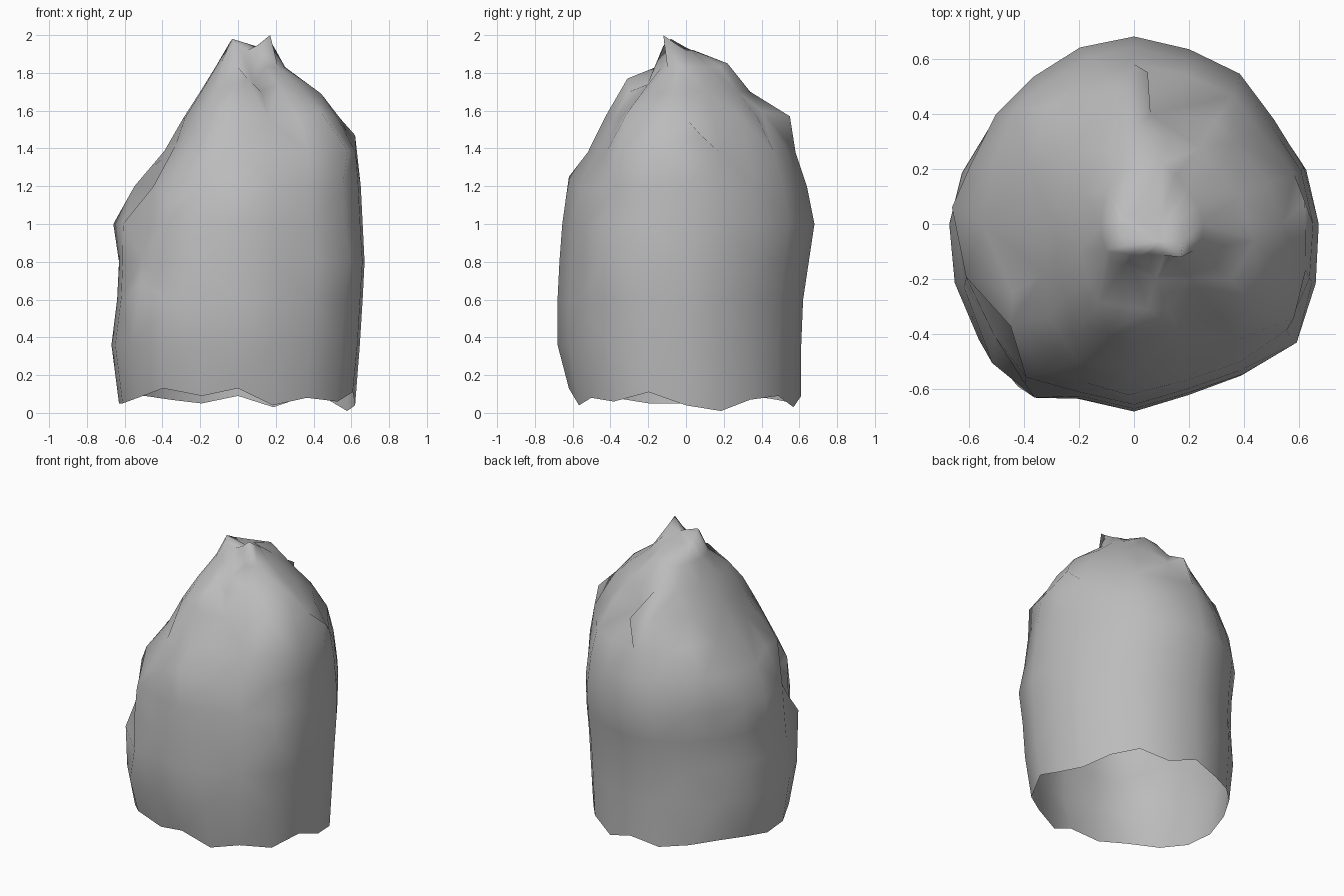
import bpy, bmesh, math
from mathutils import Vector

cube = bpy.data.objects.get("Cube")
if cube:
    bpy.data.objects.remove(cube)

SIDES = 20

# Height, then reach to right (-x), left (+x), front (-y), back (+y)
rings = [
    (0.06, .63, .62, .62, .61), (0.36, .67, .645, .68, .61),
    (0.60, .64, .66, .68, .62), (0.80, .63, .67, .67, .65),
    (1.00, .64, .66, .655, .68), (1.20, .55, .65, .62, .64),
    (1.38, .40, .63, .52, .58), (1.56, .29, .54, .42, .46),
    (1.70, .20, .41, .33, .34), (1.83, .12, .25, .16, .22),
    (1.92, .06, .17, .12, .04),
]
# Outline bulge and bottom edge height around the rock
bulge = [1, .98, .95, .99, .98, 1, .99, .97, .97, .98,
         1, 1.02, 1.04, 1.07, .98, 1, .96, 1, 1.05, 1.03]
rim = [.04, .01, .07, .09, .03, .09, .05, .07, .09, .08,
       .05, .05, .08, .13, .09, .13, .04, .08, .06, .11]

# Points the surface is pulled through: position and falloff
back_shoulder = [((.46, .33, 1.38), .22), ((.36, .30, 1.56), .2),
                 ((-.43, .42, 1.22), .25), ((-.32, .42, 1.42), .22)]
right_hollow = [((-.52, -.50, .68), .25), ((-.46, -.32, 1.0), .25),
                ((-.44, -.25, 1.2), .2), ((-.33, -.18, 1.42), .2),
                ((-.66, .06, 1.0), .2)]
front_ridge = [((-.36, -.63, .60), .2), ((-.33, -.54, 1.12), .15),
               ((-.20, -.50, 1.36), .2), ((-.09, -.40, 1.60), .15),
               ((-.02, -.62, 1.25), .2), ((.05, -.31, 1.77), .12)]
left_ridge = [((.59, -.43, .82), .25), ((.58, -.34, 1.39), .2),
              ((.44, -.31, 1.59), .15), ((.30, -.27, 1.78), .1),
              ((.44, -.06, 1.69), .12), ((.62, .08, 1.47), .15)]
back_ledge = [((.05, .55, 1.57), .15), ((.06, .40, 1.60), .15),
              ((.10, .22, 1.85), .1)]
summit = [((.08, -.20, 1.75), .06), ((.21, -.20, 1.74), .08),
          ((-.03, -.08, 1.98), .1), ((.17, -.12, 2.0), .08)]
features = (back_shoulder + right_hollow + front_ridge + left_ridge
            + back_ledge + summit)

bm = bmesh.new()
loops = []
for k, (z, right, left, front, back) in enumerate(rings):
    loop = []
    for i in range(SIDES):
        a = math.tau * i / SIDES
        c, s = math.cos(a), math.sin(a)
        x = c * bulge[i] * (left if c > 0 else right)
        y = s * bulge[i] * (back if s > 0 else front)
        loop.append(bm.verts.new((x, y, z if k else rim[i])))
    loops.append(loop)

# Wall with triangles running both ways, open underneath
for k, (low, high) in enumerate(zip(loops, loops[1:])):
    for i in range(SIDES):
        j = (i + 1) % SIDES
        a, b, c, d = low[i], low[j], high[j], high[i]
        if (i + k) % 2:
            bm.faces.new((a, b, c))
            bm.faces.new((a, c, d))
        else:
            bm.faces.new((a, b, d))
            bm.faces.new((b, c, d))

# Crown
crown = bm.verts.new((.09, -.05, 1.92))
for i in range(SIDES):
    bm.faces.new((loops[-1][i], loops[-1][(i + 1) % SIDES], crown))

# Pull the nearest point onto each target, dragging its neighbours
for pos, reach in features:
    target = Vector(pos)
    tip = min(bm.verts, key=lambda v: (v.co - target).length)
    origin, move = tip.co.copy(), target - tip.co
    for v in bm.verts:
        w = max(0, 1 - (v.co - origin).length / reach)
        v.co += move * w

mesh = bpy.data.meshes.new("rock")
bm.to_mesh(mesh)
bm.free()
mesh.shade_smooth()
rock = bpy.data.objects.new("rock", mesh)
bpy.context.collection.objects.link(rock)

stone = bpy.data.materials.new("grey stone")
stone.use_nodes = True
color = (.5, .5, .5, 1)
stone.diffuse_color = color
stone.node_tree.nodes["Principled BSDF"].inputs["Base Color"].default_value = color
mesh.materials.append(stone)
